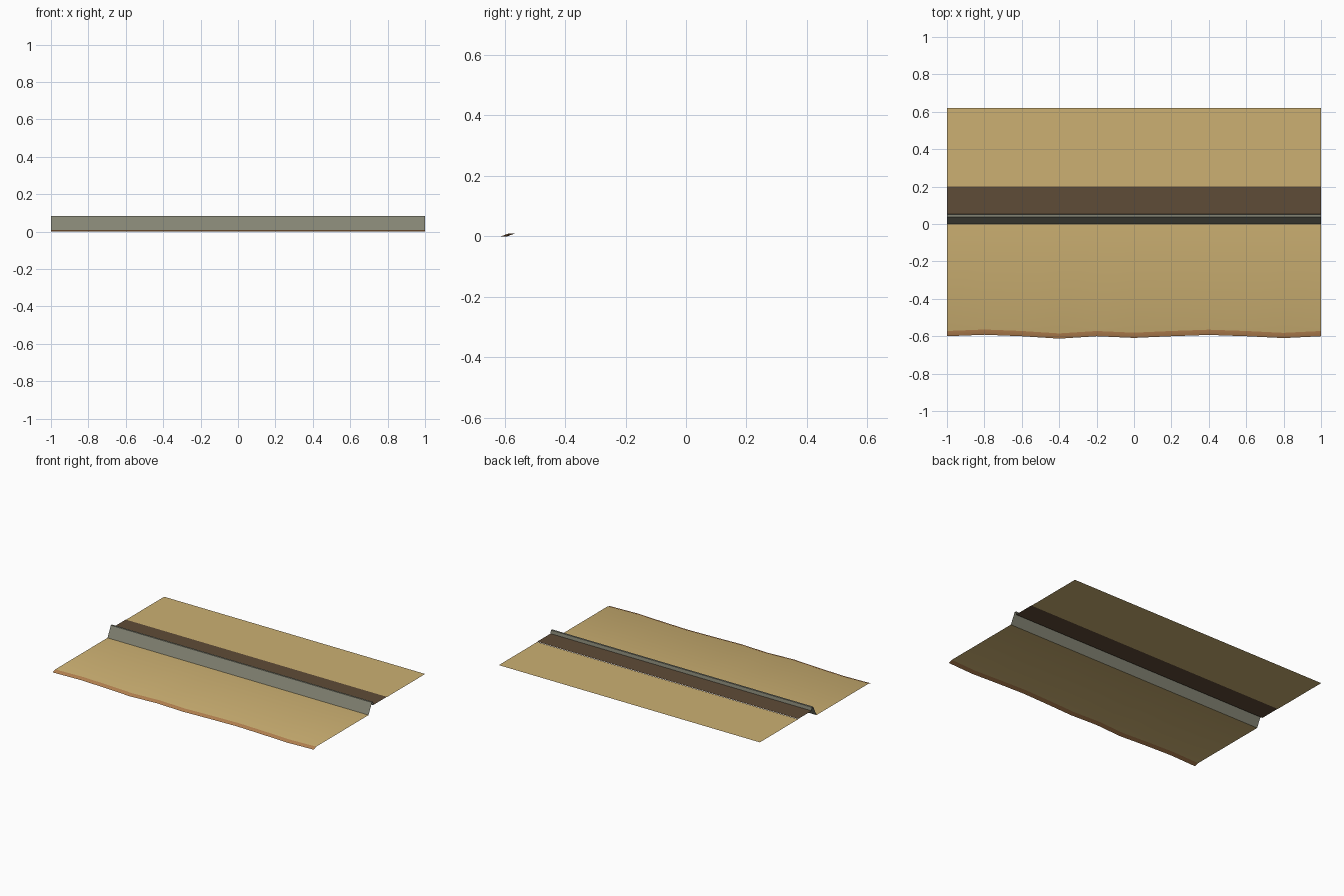
import bpy
from mathutils import Vector

if "Cube" in bpy.data.objects:
    bpy.data.objects.remove(bpy.data.objects["Cube"])


def mat(name, r, g, b):
    """Flat material from sRGB 0-255 values."""
    lin = [(c / 255 / 12.92) if c < 10 else ((c / 255 + 0.055) / 1.055) ** 2.4 for c in (r, g, b)]
    m = bpy.data.materials.new(name)
    m.diffuse_color = (*lin, 1)
    m.use_nodes = True
    m.node_tree.nodes["Principled BSDF"].inputs["Base Color"].default_value = m.diffuse_color
    return m


SAND = mat("sand", 204, 176, 114)
EARTH = mat("exposed earth", 184, 132, 82)
STONE = mat("wall stone", 132, 132, 116)
PATH = mat("dark path", 95, 76, 55)


def sheet(name, xs, rows, mats, row_mat):
    """Open sheet: each row is a function x -> (y, z); one colour per strip."""
    n = len(xs)
    verts = [(x, *row(x)) for row in rows for x in xs]
    faces, idx = [], []
    for r in range(len(rows) - 1):
        for i in range(n - 1):
            a = r * n + i
            faces.append((a, a + 1, a + n + 1, a + n))
            idx.append(row_mat[r])
    me = bpy.data.meshes.new(name)
    me.from_pydata(verts, [], faces)
    for m in mats:
        me.materials.append(m)
    me.polygons.foreach_set("material_index", idx)
    ob = bpy.data.objects.new(name, me)
    bpy.context.collection.objects.link(ob)
    return ob


def line(y, z):
    return lambda x: (y, z)


# Front ground with a ragged, drooping edge
edge = [-.60, -.592, -.60, -.613, -.60, -.609, -.60, -.593, -.60, -.61, -.60]
xs = [-1 + 0.2 * i for i in range(11)]
ragged = dict(zip(xs, edge))
front = sheet("front_ground", xs,
              [lambda x: (ragged[x], 0), lambda x: (ragged[x] + .028, .01), line(0, .01)],
              [EARTH, SAND], [0, 1])
bpy.context.view_layer.objects.active = front
front.select_set(True)
bpy.ops.object.shade_smooth_by_angle()

# Sloped retaining wall with cap and low parapet back
ends = [-1, 1]
sheet("retaining_wall", ends,
      [line(0, .01), line(.037, .083), line(.05, .083), line(.054, .06)], [STONE], [0, 0, 0])

# Path behind the wall and the raised rear ground
sheet("path", ends, [line(.05, .06), line(.20, .06)], [PATH], [0])
sheet("rear_ground", ends, [line(.20, .058), line(.62, .058)], [SAND], [0])
